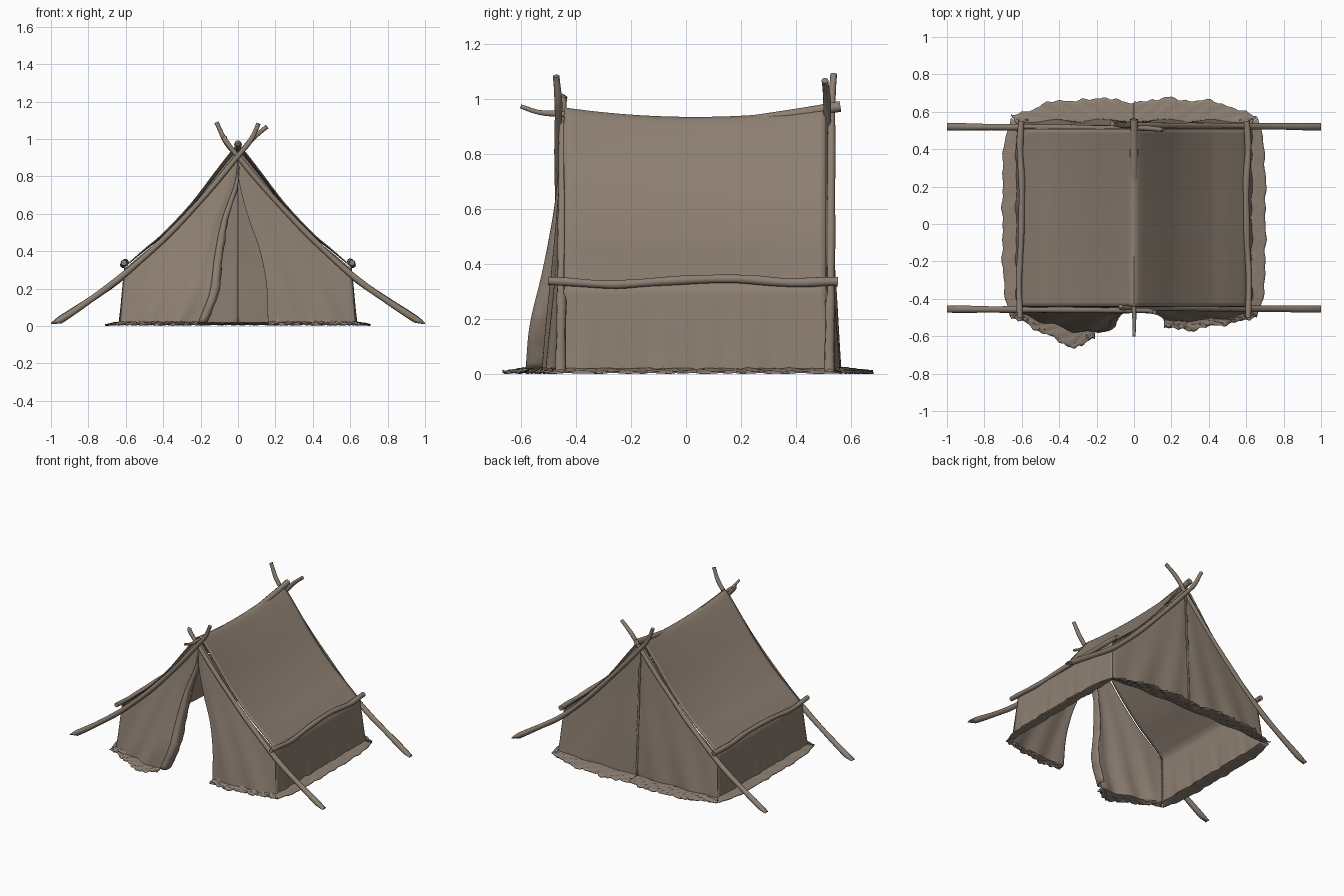
import bpy, bmesh, math
from mathutils import Vector

cube = bpy.data.objects.get("Cube")
if cube:
    bpy.data.objects.remove(cube)


def material(name, colour):
    mat = bpy.data.materials.new(name)
    mat.use_nodes = True
    mat.diffuse_color = colour
    mat.node_tree.nodes["Principled BSDF"].inputs["Base Color"].default_value = colour
    return mat


CANVAS = material("weathered canvas brown", (0.27, 0.215, 0.17, 1))
FRONT_Y, BACK_Y = -0.44, 0.508


def along(points, t):
    """Point at t in 0..1 on a smooth curve through the points."""
    n = len(points) - 1
    i = min(int(t * n), n - 1)
    f = t * n - i
    p1, p2 = Vector(points[i]), Vector(points[i + 1])
    p0 = Vector(points[i - 1]) if i else 2 * p1 - p2
    p3 = Vector(points[i + 2]) if i + 2 <= n else 2 * p2 - p1
    return 0.5 * (2 * p1 + (p2 - p0) * f + (2 * p0 - 5 * p1 + 4 * p2 - p3) * f ** 2
                  + (3 * p1 - p0 - 3 * p2 + p3) * f ** 3)


def ruffle(a, b=0.0):
    """Soft repeatable unevenness in about -1..1."""
    return (math.sin(23 * a + 5 * b) + math.sin(41 * a - 9 * b + 1) + math.sin(67 * a + 2)) / 3


def finish(obj, angle=50):
    obj.data.materials.clear()
    obj.data.materials.append(CANVAS)
    bpy.ops.object.select_all(action="DESELECT")
    obj.select_set(True)
    bpy.context.view_layer.objects.active = obj
    bpy.ops.object.shade_smooth_by_angle(angle=math.radians(angle))


def cloth(name, func, nu, nv):
    """Thin sheet built from a function of two parameters in 0..1."""
    bm = bmesh.new()
    rows = [[bm.verts.new(func(i / nu, j / nv)) for j in range(nv + 1)] for i in range(nu + 1)]
    for i in range(nu):
        for j in range(nv):
            bm.faces.new((rows[i][j], rows[i + 1][j], rows[i + 1][j + 1], rows[i][j + 1]))
    mesh = bpy.data.meshes.new(name)
    bm.to_mesh(mesh)
    bm.free()
    obj = bpy.data.objects.new(name, mesh)
    bpy.context.collection.objects.link(obj)
    solid = obj.modifiers.new("thickness", "SOLIDIFY")
    solid.thickness = 0.006
    solid.offset = 0
    finish(obj)
    return obj


def pole(name, points, radius, start=1.0, end=1.0, wobble=0.004):
    """Crooked round branch, flattened where it meets the ground."""
    data = bpy.data.curves.new(name, "CURVE")
    data.dimensions = "3D"
    data.bevel_depth = radius
    data.bevel_resolution = 3
    data.use_fill_caps = True
    spline = data.splines.new("POLY")
    steps = 32
    spline.points.add(steps)
    for i, p in enumerate(spline.points):
        t = i / steps
        q = along(points, t)
        q.z += wobble * math.sin(13 * t + len(name))
        p.co = (*q, 1)
        p.radius = (start + (end - start) * t) * (1 + 0.06 * math.sin(31 * t))
    obj = bpy.data.objects.new(name, data)
    bpy.context.collection.objects.link(obj)
    bpy.ops.object.select_all(action="DESELECT")
    obj.select_set(True)
    bpy.context.view_layer.objects.active = obj
    bpy.ops.object.convert(target="MESH")
    obj = bpy.context.view_layer.objects.active
    for v in obj.data.vertices:
        v.co.z = max(v.co.z, 0.01)
        v.co.x = max(-1, min(1, v.co.x))
    finish(obj)


# Roof and side walls: one sheet from ground to ridge to ground
SLOPE = [(0, 0.965), (0.03, 0.94), (0.12, 0.825), (0.25, 0.655), (0.4, 0.495), (0.5, 0.41), (0.605, 0.318)]
WALL = [(0.605, 0.318), (0.614, 0.2), (0.622, 0.09), (0.628, 0.02)]


def roof_point(u, v):
    side = 1 if v >= 0.5 else -1
    d = abs(v - 0.5) * 2
    t = 2 * u - 1
    y = FRONT_Y + (BACK_Y - FRONT_Y) * u
    end = math.copysign(abs(t) ** 4, t)
    if d <= 0.55:
        x, z = along(SLOPE, d / 0.55)
        z -= 0.034 * (1 - t * t) * (1 - d / 0.55)
    elif d <= 0.85:
        f = (d - 0.55) / 0.3
        x, z = along(WALL, f)
        x += 0.008 * ruffle(u, side) * f
        y += 0.03 * end * f
    else:
        f = (d - 0.85) / 0.15
        x = 0.628 + 0.008 * ruffle(u, side) + f * (0.03 + 0.045 * (1 - t ** 6))
        z = 0.02 - 0.014 * f + 0.004 * ruffle(u * 2, f)
        y += end * (0.03 + 0.03 * f)
    return Vector((side * x, y, max(z, 0.004)))


cloth("roof_and_side_walls", roof_point, 40, 80)


# Gable panels: eave line above, ground line below, skirt spread on the ground
def panel(name, side, y_top, ground, edge, skirt, folds):
    out = math.copysign(1, y_top)

    def top(u):
        x, z = along(SLOPE, 1 - u)
        return Vector((side * x, y_top, z - 0.012 - 0.02 * u))

    def point(u, v):
        f = min(v / 0.85, 1)
        gx, gy = along(ground, u)
        base = Vector((gx, gy, 0.02))
        p = top(u).lerp(base, f)
        straight = top(1).lerp(Vector((*ground[-1], 0.02)), f)
        p += (along(edge, f) - straight) * u ** 2.5
        p.y += out * folds * f * math.sin(math.pi * u) * math.sin(15 * u + 3 * f)
        if v > 0.85:
            s = (v - 0.85) / 0.15
            width = along([(w, 0) for w in skirt], u).x
            p.y += out * s * (width + 0.012 * ruffle(u, side))
            p.x += side * 0.03 * s * (1 - u) ** 3
            p.z = max(0.004, 0.02 - 0.012 * s + 0.009 * ruffle(u * 1.7, s * 2))
        return p

    return cloth(name, point, 36, 40)


right_edge = [(0, -0.44, 0.93), (-0.015, -0.45, 0.77), (-0.085, -0.475, 0.57),
              (-0.125, -0.515, 0.37), (-0.15, -0.56, 0.18), (-0.21, -0.575, 0.02)]
left_edge = [(0, -0.44, 0.93), (0.004, -0.45, 0.78), (0.055, -0.465, 0.58),
             (0.115, -0.48, 0.41), (0.152, -0.5, 0.22), (0.16, -0.515, 0.02)]
panel("front_flap_right", -1, FRONT_Y,
      [(-0.628, -0.47), (-0.5, -0.515), (-0.35, -0.565), (-0.21, -0.575)], right_edge,
      (0.03, 0.05, 0.09, 0.04), 0.012)
panel("front_flap_left", 1, FRONT_Y,
      [(0.628, -0.47), (0.5, -0.5), (0.32, -0.515), (0.16, -0.515)], left_edge,
      (0.03, 0.03, 0.05, 0.035), 0.006)
for side, label in ((-1, "right"), (1, "left")):
    panel("back_panel_" + label, side, BACK_Y,
          [(side * 0.628, 0.538), (side * 0.42, 0.55), (side * 0.2, 0.555), (0, 0.55)],
          [(0, 0.508, 0.933), (0, 0.52, 0.6), (0, 0.54, 0.3), (0, 0.55, 0.02)],
          (0.04, 0.1, 0.115, 0.1), 0.008)


# Turned-back hem of the open flap
def hem_point(u, v):
    p = along(right_edge, 0.1 + 0.9 * u)
    swell = math.sin(math.pi * min(1, u * 0.55 + 0.05))
    p.x += 0.045 * swell * math.sin(v * 2.2) + 0.006 * ruffle(u, v) * v
    p.y += 0.075 * swell * v * v - 0.012 * math.sin(math.pi * v)
    return p


cloth("front_flap_hem", hem_point, 30, 8)

# Seam strip down the middle of the back
cloth("back_seam", lambda u, v: Vector((0.012 * (u - 0.5) + 0.004 * ruffle(v),
                                        0.516 + 0.037 * v, 0.9 - 0.88 * v)), 2, 30)

# Crossed poles at both ends, each with a crooked tip
for label, y, tips in (("front", -0.455, ((0.11, 1.085), (-0.07, 1.01))),
                       ("back", 0.52, ((0.155, 1.065), (-0.115, 1.085)))):
    for side, tip, offset in ((-1, tips[0], -0.008), (1, tips[1], 0.008)):
        run = [(1.0, 0.0), (0.78, 0.15), (0.6, 0.28), (0.4, 0.46), (0.2, 0.675), (0.02, 0.885)]
        path = [(side * x, y + offset * (1 - x), z) for x, z in run]
        path.append((-side * 0.065, y + offset, 0.985))
        path.append((tip[0], y + offset * 2, tip[1]))
        pole(label + ("_pole_left" if side > 0 else "_pole_right"), path, 0.018, 1.05, 0.7)

# Rails lying along the eaves
for side, label in ((-1, "right"), (1, "left")):
    path = [(side * 0.61, -0.5, 0.335), (side * 0.615, -0.3, 0.33), (side * 0.605, -0.1, 0.335),
            (side * 0.6, 0.2, 0.345), (side * 0.61, 0.4, 0.335), (side * 0.603, 0.55, 0.333)]
    pole("eave_rail_" + label, path, 0.016, 0.95, 1.1)

# Ridge pole under the cloth, thin at the front
pole("ridge_pole", [(0, -0.6, 0.972), (0.002, -0.53, 0.95), (0, -0.44, 0.944), (0, -0.2, 0.92),
                    (0, 0.05, 0.91), (0, 0.3, 0.93), (0, 0.56, 0.972)], 0.021, 0.35, 1.0, 0.0)
